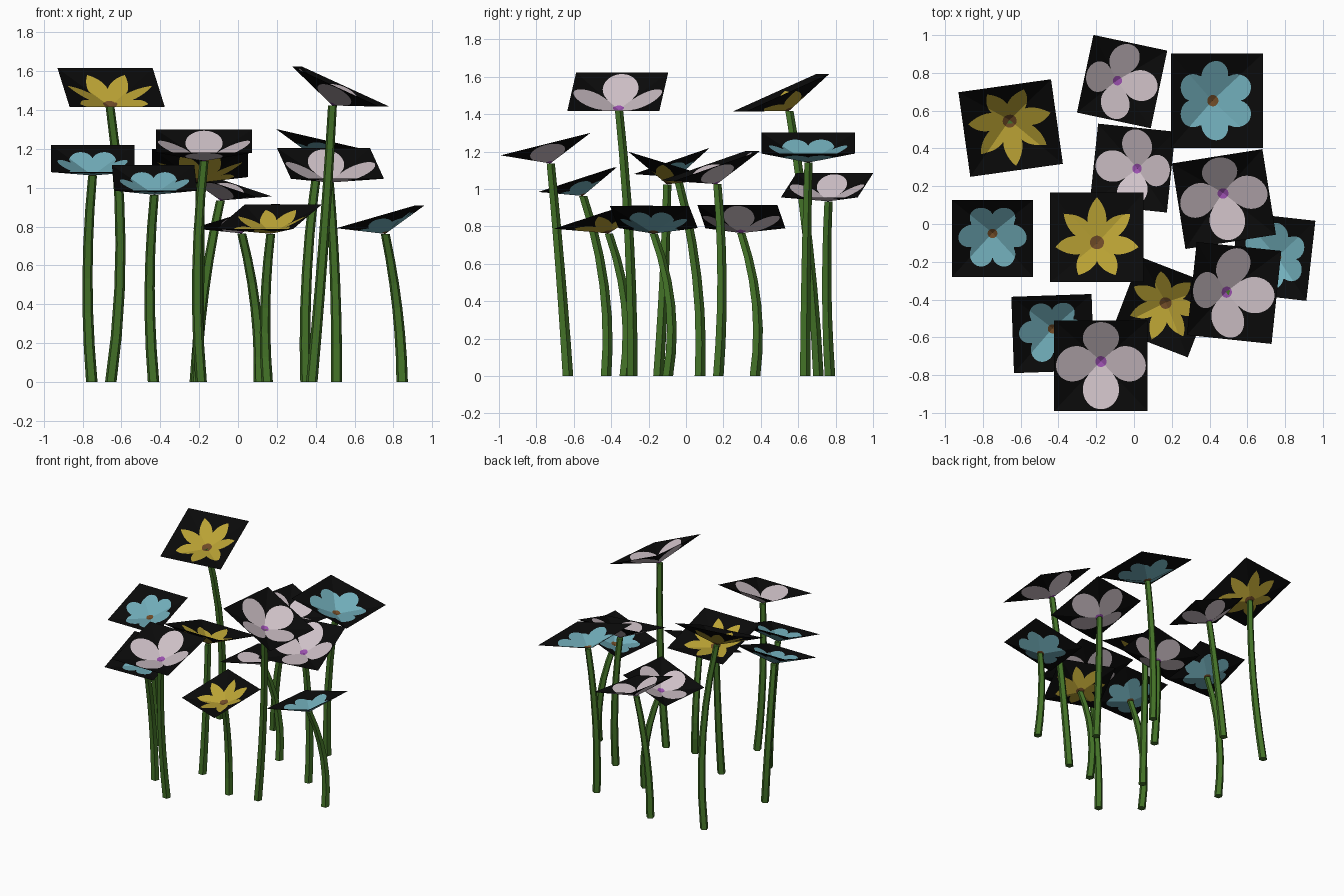
import bpy, bmesh, math
from mathutils import Vector, Euler

if "Cube" in bpy.data.objects:
    bpy.data.objects.remove(bpy.data.objects["Cube"])


def material(name, rgb):
    m = bpy.data.materials.new(name)
    m.diffuse_color = (*rgb, 1)
    m.use_nodes = True
    m.node_tree.nodes["Principled BSDF"].inputs["Base Color"].default_value = m.diffuse_color
    return m


GREEN = material("stem green", (0.055, 0.165, 0.02))
BLACK = material("card black", (0.003, 0.003, 0.003))
YELLOW = material("petal yellow", (0.50, 0.37, 0.035))
WHITE = material("petal pale pink", (0.62, 0.53, 0.57))
BLUE = material("petal blue", (0.165, 0.42, 0.49))
BROWN = material("centre brown", (0.16, 0.07, 0.02))
PURPLE = material("centre purple", (0.32, 0.08, 0.42))


# petal outlines: radius as a fraction of the card's half width
def yellow_outline(a):          # seven pointed petals, one toward the low edge
    x = abs(((a + math.pi / 2) * 7 / (2 * math.pi) + 0.5) % 1 - 0.5) * 2
    return 0.46 + 0.45 * (1 - x) ** 0.9


def white_outline(a):           # four round petals
    return 0.36 + 0.60 * abs(math.cos(2 * a)) ** 0.6


def blue_outline(a):            # six round petals
    return 0.56 + 0.28 * abs(math.cos(3 * a)) ** 0.7


KINDS = {
    "yellow": (yellow_outline, YELLOW, BROWN, 0.15),
    "white": (white_outline, WHITE, PURPLE, 0.12),
    "blue": (blue_outline, BLUE, BROWN, 0.12),
}
N = 112                         # spokes; multiple of 8 so the folds lie on spokes


def add_object(name, bm, mats):
    me = bpy.data.meshes.new(name)
    bm.to_mesh(me)
    bm.free()
    for m in mats:
        me.materials.append(m)
    ob = bpy.data.objects.new(name, me)
    bpy.context.collection.objects.link(ob)
    return ob


def flower_head(kind, centre, size, yaw, tilt, depth):
    """Square card folded into a shallow inverted pyramid, flower cut into it."""
    outline, petal, heart, r_heart = KINDS[kind]
    bm = bmesh.new()
    h = size / 2
    apex = bm.verts.new((0, 0, -depth))
    rings = [[], [], []]
    for i in range(N):
        a = 2 * math.pi * i / N
        c, s = math.cos(a), math.sin(a)
        cheb = max(abs(c), abs(s))
        edge = 1 / cheb
        for ring, r in zip(rings, (r_heart, min(outline(a), edge * 0.97), edge)):
            ring.append(bm.verts.new((r * c * h, r * s * h, -depth * (1 - r * cheb))))
    for i in range(N):
        j = (i + 1) % N
        bm.faces.new((apex, rings[0][i], rings[0][j])).material_index = 2
        for k, mat in ((0, 1), (1, 0)):
            f = bm.faces.new((rings[k][i], rings[k + 1][i], rings[k + 1][j], rings[k][j]))
            f.material_index = mat
    ob = add_object(kind + "_flower_head", bm, (BLACK, petal, heart))
    ob.location = centre
    ob.rotation_euler = (tilt, 0, yaw)


def stem(base, mid, top):
    """Bent five-sided tapering stalk through three points."""
    bm = bmesh.new()
    steps, sides = 6, 5
    pts = (Vector((*base, 0)), Vector((*mid, top.z / 2)), top)
    rings = []
    for k in range(steps + 1):
        t = k / steps
        p = pts[0] * ((2 * t - 1) * (t - 1)) + pts[1] * (4 * t * (1 - t)) + pts[2] * (t * (2 * t - 1))
        r = 0.031 - 0.007 * t
        rings.append([bm.verts.new((p.x + r * math.cos(2 * math.pi * i / sides + 0.3),
                                    p.y + r * math.sin(2 * math.pi * i / sides + 0.3), p.z))
                      for i in range(sides)])
    for lo, hi in zip(rings, rings[1:]):
        for i in range(sides):
            j = (i + 1) % sides
            bm.faces.new((lo[i], lo[j], hi[j], hi[i]))
    bm.faces.new(rings[0][::-1])
    bm.faces.new(rings[-1])
    add_object("stem", bm, (GREEN,))


# kind, card centre, size, yaw, tilt, stem base, stem middle
FLOWERS = [
    ("yellow", (-0.653, 0.508, 1.515), 0.495, 8, 24, (-0.655, 0.705), (-0.605, 0.65)),
    ("yellow", (-0.196, -0.071, 1.127), 0.495, 180, 17, (-0.21, -0.15), (-0.20, -0.12)),
    ("yellow", (0.159, -0.44, 0.85), 0.425, -21, 17, (0.15, -0.33), (0.14, -0.325)),
    ("white", (-0.175, -0.751, 1.24), 0.495, 0, 14, (-0.19, -0.634), (-0.21, -0.675)),
    ("white", (-0.063, 0.754, 1.02), 0.42, 78, 18, (-0.22, 0.767), (-0.175, 0.75)),
    ("white", (-0.008, 0.296, 0.853), 0.43, -96, 17, (0.11, 0.366), (0.09, 0.375)),
    ("white", (0.476, 0.132, 1.125), 0.485, 9, 19, (0.507, 0.17), (0.50, 0.19)),
    ("white", (0.53, -0.365, 1.52), 0.495, 84, 24.5, (0.38, -0.29), (0.44, -0.305)),
    ("blue", (0.439, 0.653, 1.246), 0.50, 90, 13, (0.35, 0.635), (0.355, 0.64)),
    ("blue", (-0.749, -0.077, 1.15), 0.43, 0, 19, (-0.753, 0.072), (-0.775, 0.055)),
    ("blue", (-0.43, -0.58, 1.05), 0.425, 2, 18, (-0.435, -0.43), (-0.455, -0.44)),
    ("blue", (0.733, -0.172, 0.85), 0.426, -96.4, 16, (0.845, -0.10), (0.82, -0.085)),
]

for kind, centre, size, yaw, tilt, base, mid in FLOWERS:
    yaw, tilt = math.radians(yaw), math.radians(tilt)
    depth = size * 0.215
    flower_head(kind, centre, size, yaw, tilt, depth)
    top = Vector(centre) + Euler((tilt, 0, yaw)).to_matrix() @ Vector((0, 0, -depth))
    stem(base, mid, top)
